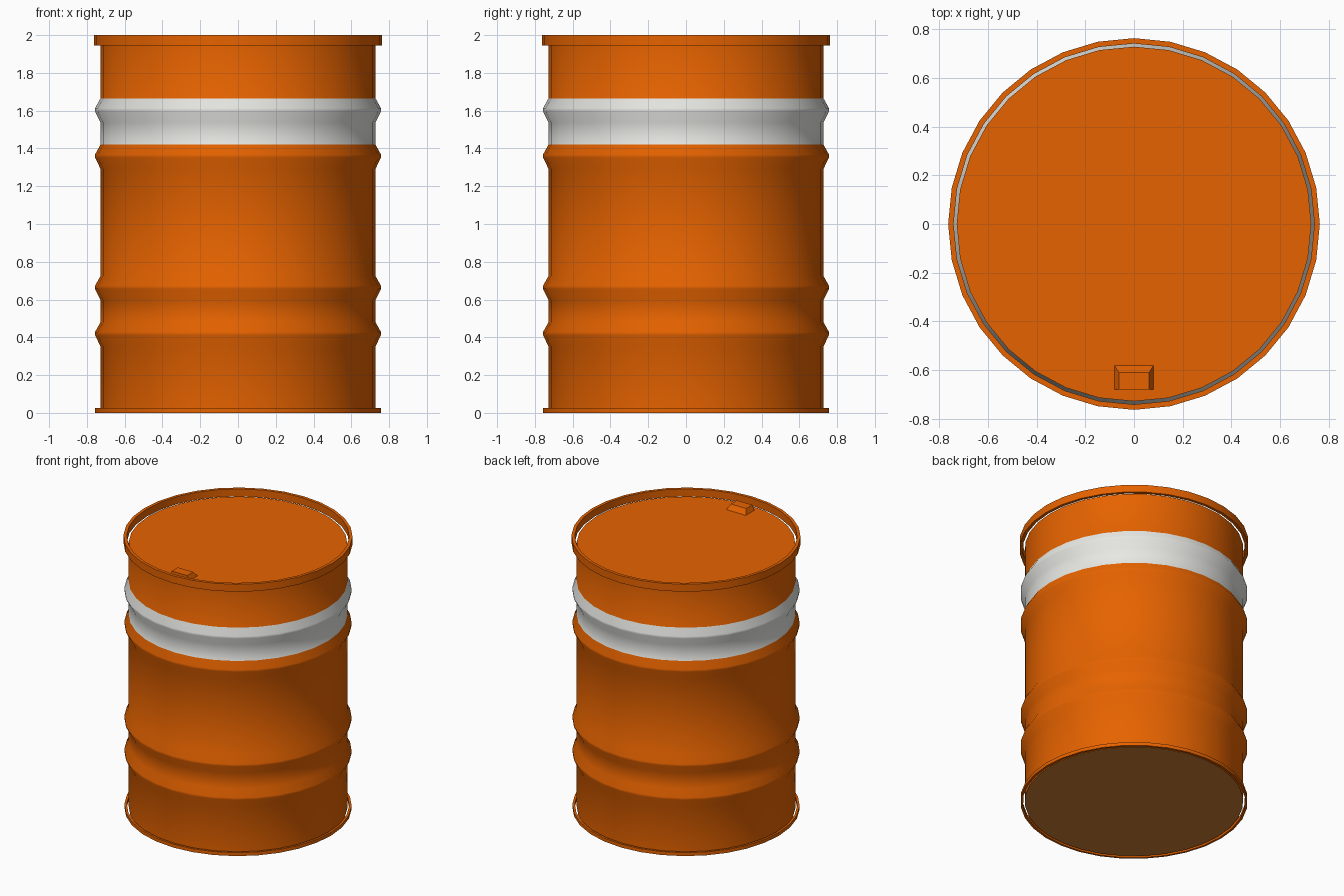
import bpy, bmesh, math

if "Cube" in bpy.data.objects:
    bpy.data.objects.remove(bpy.data.objects["Cube"])

SIDES = 32


def material(name, rgb):
    m = bpy.data.materials.new(name)
    m.diffuse_color = (*rgb, 1)
    m.use_nodes = True
    m.node_tree.nodes["Principled BSDF"].inputs["Base Color"].default_value = m.diffuse_color
    return m


orange = material("orange paint", (0.79, 0.124, 0.0))
white = material("white band", (0.84, 0.84, 0.81))
brown = material("bare base", (0.62, 0.21, 0.035))


def lathe(name, profile, mats, closed=False, caps=False):
    """Spin an (r, z) profile, listed bottom to top on the outside, around z."""
    bm = bmesh.new()
    rings = []
    for r, z in profile:
        rings.append([bm.verts.new((r * math.cos(2 * math.pi * i / SIDES),
                                    r * math.sin(2 * math.pi * i / SIDES), z))
                      for i in range(SIDES)])
    pairs = list(zip(rings, rings[1:]))
    if closed:
        pairs.append((rings[-1], rings[0]))
    for a, b in pairs:
        for i in range(SIDES):
            j = (i + 1) % SIDES
            bm.faces.new((a[i], a[j], b[j], b[i]))
    if caps:
        bm.faces.new(rings[0][::-1])
        bm.faces.new(rings[-1])
    bmesh.ops.recalc_face_normals(bm, faces=bm.faces)
    return finish(name, bm, mats)


def finish(name, bm, mats):
    me = bpy.data.meshes.new(name)
    bm.to_mesh(me)
    bm.free()
    ob = bpy.data.objects.new(name, me)
    bpy.context.collection.objects.link(ob)
    for m in mats:
        me.materials.append(m)
    bpy.ops.object.select_all(action='DESELECT')
    ob.select_set(True)
    bpy.context.view_layer.objects.active = ob
    bpy.ops.object.shade_smooth_by_angle(angle=math.radians(30))
    return ob


# drum body: straight wall with four rolled ribs, lid and base
WALL, RIB = 0.728, 0.757
profile = [(WALL, 0.004)]
for z in (0.42, 0.665, 1.36, 1.605):
    profile += [(WALL, z - 0.068), (RIB, z - 0.008), (RIB, z + 0.008), (WALL, z + 0.06)]
profile += [(WALL, 1.95)]
body = lathe("drum_body", profile, [orange, white, brown], caps=True)

# white band from the third rib to the top of the fourth, brown base
for p in body.data.polygons:
    if 1.42 < p.center.z < 1.67:
        p.material_index = 1
    elif p.normal.z < -0.9:
        p.material_index = 2

# loose hoops at the top and bottom
lathe("top_rim", [(0.741, 1.945), (0.763, 1.945), (0.763, 2.0), (0.741, 2.0)],
      [orange], closed=True)
lathe("bottom_rim", [(0.741, 0), (0.757, 0), (0.757, 0.025), (0.741, 0.025)],
      [orange], closed=True)

# small tapered bung on the lid
bm = bmesh.new()
bmesh.ops.create_cube(bm, size=1)
for v in bm.verts:
    top = v.co.z > 0
    v.co.x *= 0.125 if top else 0.16
    v.co.y = -0.63 + v.co.y * 0.10
    if top and v.co.y > -0.63:
        v.co.y = -0.61
    v.co.z = 1.985 if top else 1.948
finish("lid_bung", bm, [orange])
